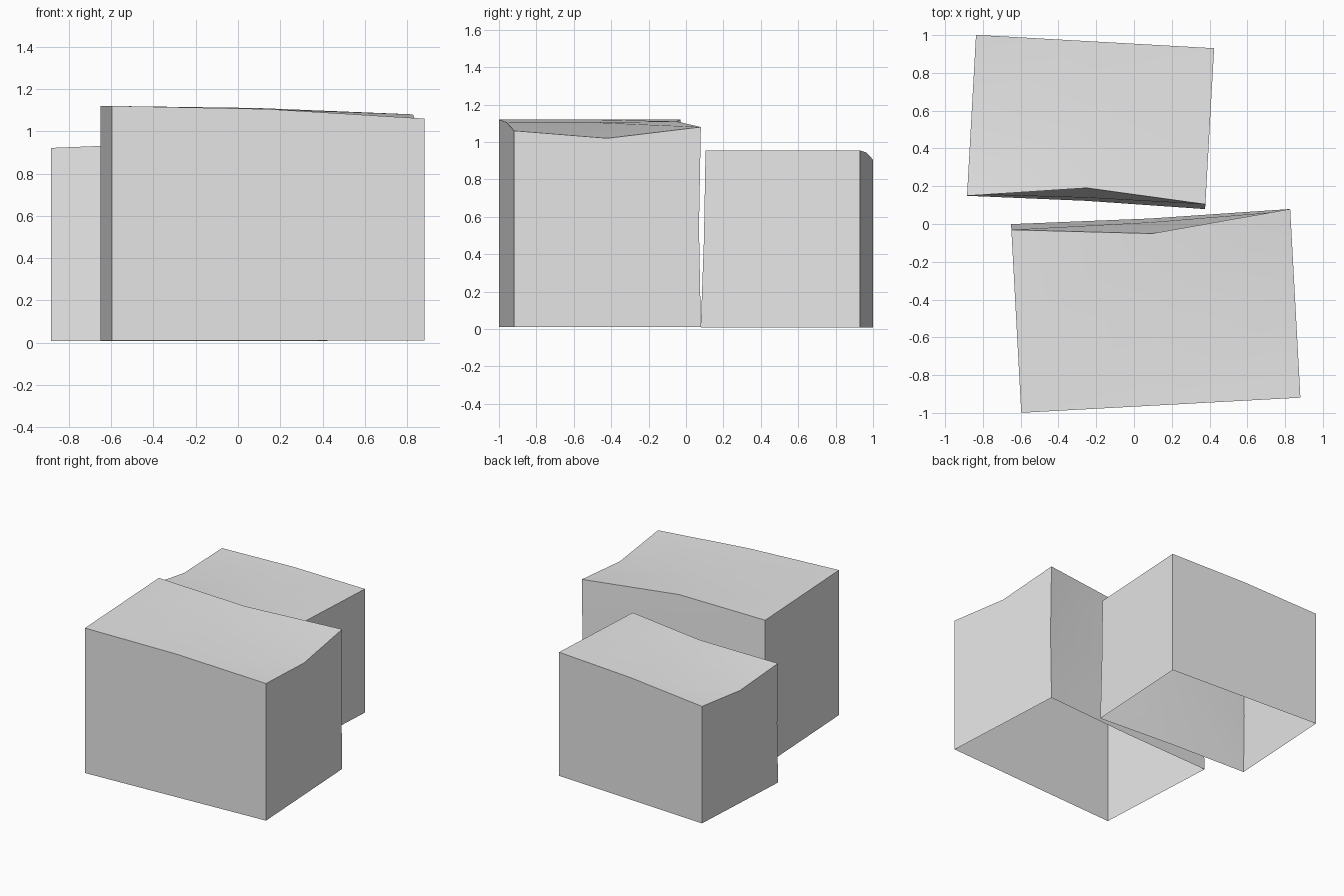
import bpy
import bmesh
from math import radians
from mathutils import Matrix, Vector

cube = bpy.data.objects.get("Cube")
if cube:
    bpy.data.objects.remove(cube, do_unlink=True)

# Plain grey material
GREY = (0.8, 0.8, 0.8, 1.0)
grey = bpy.data.materials.new("plain_grey")
grey.use_nodes = True
grey.diffuse_color = GREY
grey.node_tree.nodes["Principled BSDF"].inputs["Base Color"].default_value = GREY

HALF_WIDTH, HALF_DEPTH = 0.74, 0.5
# Roof heights, rows front to back, columns left to right
ROOF = [(1.12, 1.105, 1.06), (1.12, 1.105, 1.02), (1.12, 1.11, 1.08)]
# Depth of the leaning rear wall at base, middle and top
REAR = [(0.5, 0.49, 0.5), (0.48, 0.47, 0.49), (0.47, 0.41, 0.5)]
BASE = 0.01


def block_point(col, row, level):
    """Point on the block, each index running over three steps."""
    x = (col - 1) * HALF_WIDTH
    rear = REAR[level][col]
    y = -HALF_DEPTH + (rear + HALF_DEPTH) * row / 2
    z = BASE + (ROOF[row][col] - BASE) * level / 2
    return Vector((x, y, z))


def make_block(name, centre, turn, size):
    """Open-bottomed shell: a sagging roof on four walls."""
    bm = bmesh.new()
    verts = {}

    def vert(*key):
        if key not in verts:
            verts[key] = bm.verts.new(block_point(*key))
        return verts[key]

    # Roof
    for c in range(2):
        for r in range(2):
            bm.faces.new([vert(c, r, 2), vert(c + 1, r, 2),
                          vert(c + 1, r + 1, 2), vert(c, r + 1, 2)])
    # Walls, going once around the outline
    ring = [(0, 0), (1, 0), (2, 0), (2, 1), (2, 2), (1, 2), (0, 2), (0, 1)]
    for a, b in zip(ring, ring[1:] + ring[:1]):
        for k in range(2):
            bm.faces.new([vert(*a, k), vert(*b, k),
                          vert(*b, k + 1), vert(*a, k + 1)])
    bm.transform(Matrix.Translation((*centre, 0))
                 @ Matrix.Rotation(radians(turn), 4, "Z")
                 @ Matrix.Scale(size, 4))
    mesh = bpy.data.meshes.new(name)
    bm.to_mesh(mesh)
    bm.free()
    mesh.materials.append(grey)
    obj = bpy.data.objects.new(name, mesh)
    bpy.context.collection.objects.link(obj)
    bpy.ops.object.select_all(action="DESELECT")
    obj.select_set(True)
    bpy.context.view_layer.objects.active = obj
    bpy.ops.object.shade_smooth_by_angle(angle=radians(30))


# Large block in front, smaller one turned to face it
make_block("front_block", (0.115, -0.46), 3.1, 1.0)
make_block("rear_block", (-0.23, 0.54), 176.8, 0.853)
